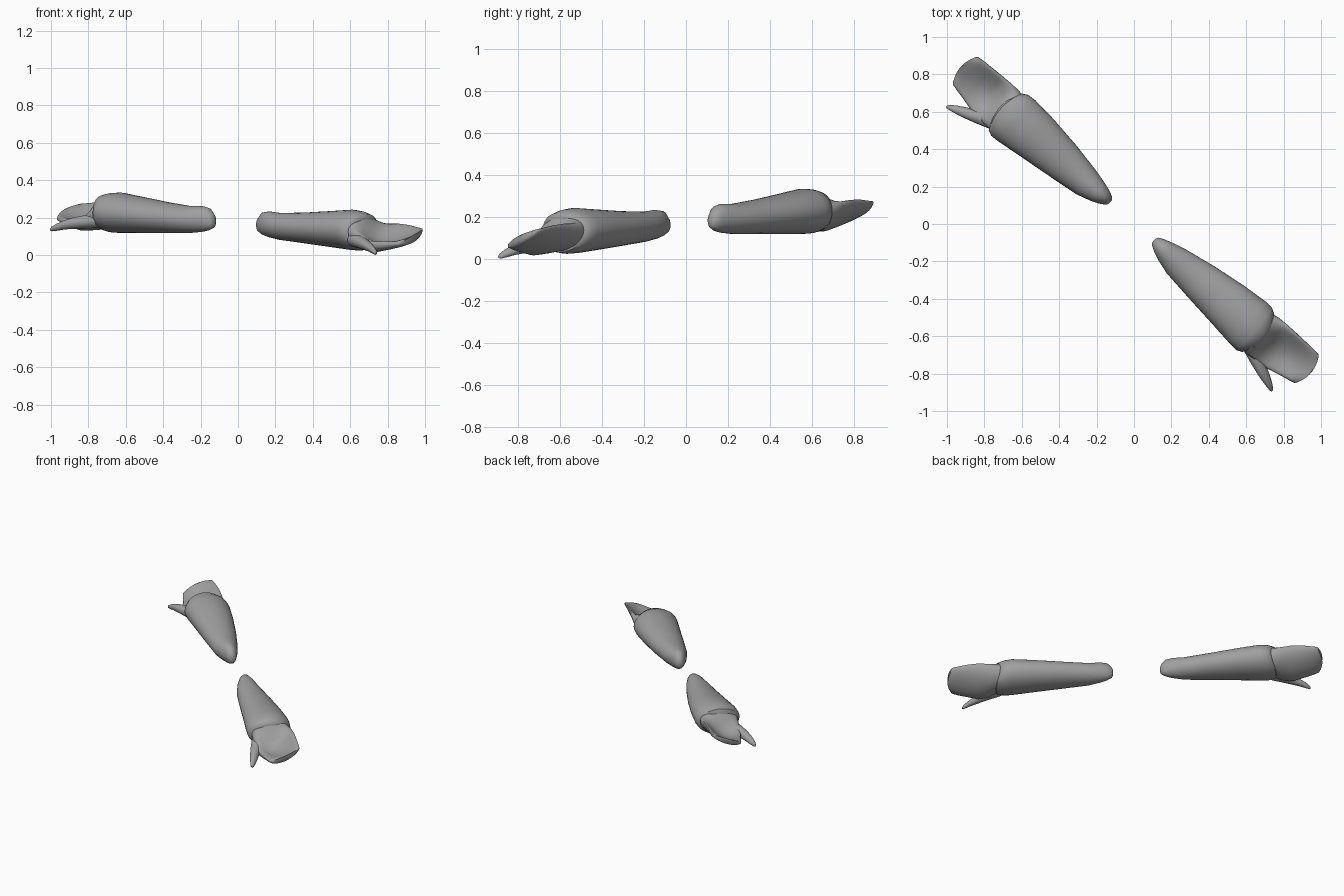
import bpy, bmesh, math
from mathutils import Vector

grey = bpy.data.materials.new("mid_grey")
grey.diffuse_color = (0.35, 0.35, 0.35, 1)
N = 32  # points around each cross-section

# station: distance along limb, pinky side, thumb side, low z, high z,
#          palm hollow, sideways roll, forward bow of the middle
FOREARM = [
    (-0.004, -0.012, 0.015, 0.160, 0.195, 0, 0, 0),
    (0.006, -0.027, 0.028, 0.144, 0.220, 0, 0, 0),
    (0.035, -0.040, 0.046, 0.132, 0.252, 0, 0, 0),
    (0.080, -0.054, 0.066, 0.124, 0.262, 0, 0, 0),
    (0.160, -0.073, 0.091, 0.118, 0.262, 0, 0, 0),
    (0.330, -0.102, 0.116, 0.118, 0.283, 0, 0, 0),
    (0.520, -0.125, 0.142, 0.118, 0.312, 0, 0, 0),
    (0.660, -0.134, 0.162, 0.118, 0.334, 0, 0, 0),
    (0.705, -0.130, 0.165, 0.121, 0.332, 0, 0, 0.01),
    (0.735, -0.112, 0.152, 0.133, 0.322, 0, 0, 0.03),
    (0.745, -0.090, 0.130, 0.155, 0.300, 0, 0, 0.03),
]
HAND = [
    (0.690, -0.100, 0.140, 0.140, 0.318, 0.000, 0.00, 0.03),
    (0.750, -0.113, 0.145, 0.140, 0.318, 0.030, -0.08, 0.02),
    (0.800, -0.114, 0.142, 0.142, 0.315, 0.095, -0.25, 0),
    (0.870, -0.112, 0.137, 0.150, 0.304, 0.115, -0.40, 0),
    (0.940, -0.108, 0.120, 0.168, 0.290, 0.090, -0.42, 0),
    (1.000, -0.104, 0.108, 0.187, 0.272, 0.050, -0.40, 0.01),
    (1.035, -0.100, 0.100, 0.204, 0.258, 0.015, -0.38, 0.025),
    (1.043, -0.092, 0.090, 0.215, 0.246, 0.000, -0.38, 0.025),
]
THUMB = [
    (0.730, 0.050, 0.140, 0.145, 0.225, 0, 0, 0),
    (0.815, 0.085, 0.172, 0.142, 0.212, 0, 0, 0),
    (0.870, 0.122, 0.190, 0.140, 0.200, 0, 0, 0),
    (0.915, 0.147, 0.203, 0.137, 0.186, 0, 0, 0),
    (0.955, 0.172, 0.212, 0.130, 0.168, 0, 0, 0),
    (0.980, 0.192, 0.216, 0.127, 0.152, 0, 0, 0),
    (0.988, 0.203, 0.213, 0.130, 0.142, 0, 0, 0),
]


def loft(name, stations, place):
    """Skin rounded cross-sections into a closed smooth limb part."""
    bm = bmesh.new()
    rings = []
    for t, v0, v1, lo, hi, hollow, roll, bow in stations:
        ring = []
        for k in range(N):
            a = 2 * math.pi * k / N
            c, s = math.cos(a), math.sin(a)
            v = (v0 + v1) / 2 + (v1 - v0) / 2 * c
            z = (lo + hi) / 2 + (hi - lo) / 2 * s + roll * v
            if s > 0:
                z -= hollow * s * s
            ring.append(bm.verts.new(place(t + bow * (1 - c * c), v, z)))
        rings.append(ring)
    for r0, r1 in zip(rings, rings[1:]):
        for k in range(N):
            j = (k + 1) % N
            bm.faces.new((r0[k], r0[j], r1[j], r1[k]))
    bm.faces.new(rings[0])
    bm.faces.new(rings[-1])
    bmesh.ops.recalc_face_normals(bm, faces=bm.faces)
    mesh = bpy.data.meshes.new(name)
    bm.to_mesh(mesh)
    bm.free()
    mesh.materials.append(grey)
    obj = bpy.data.objects.new(name, mesh)
    bpy.context.collection.objects.link(obj)
    bpy.context.view_layer.objects.active = obj
    obj.select_set(True)
    bpy.ops.object.shade_smooth_by_angle(angle=math.radians(50))
    obj.select_set(False)


def limb_frame(origin, along, thumbward, stretch, drop, pitch):
    """Map limb coordinates to the scene, lowering the limb along its length."""
    o, d, n = Vector(origin), Vector(along), Vector(thumbward)

    def place(t, v, z):
        p = o + d * t * stretch + n * v
        return (p.x, p.y, z - drop - pitch * t)
    return place


# the two arms mirror each other; the front one dips toward the hand
BACK = ((-0.13, 0.12), (-0.741, 0.672), (-0.672, -0.741))
FRONT = ((0.11, -0.09), (0.765, -0.644), (-0.644, -0.765))
for side, frame, arm_stretch, hand_stretch, drop, pitch in (
        ("back", BACK, 1.0, 1.005, 0.0, 0.0),
        ("front", FRONT, 1.01, 1.025, 0.02, 0.108)):
    arm = limb_frame(*frame, arm_stretch, drop, pitch)
    hand = limb_frame(*frame, hand_stretch, drop, pitch)
    loft(side + "_forearm", FOREARM, arm)
    loft(side + "_hand", HAND, hand)
    loft(side + "_thumb", THUMB, arm)
